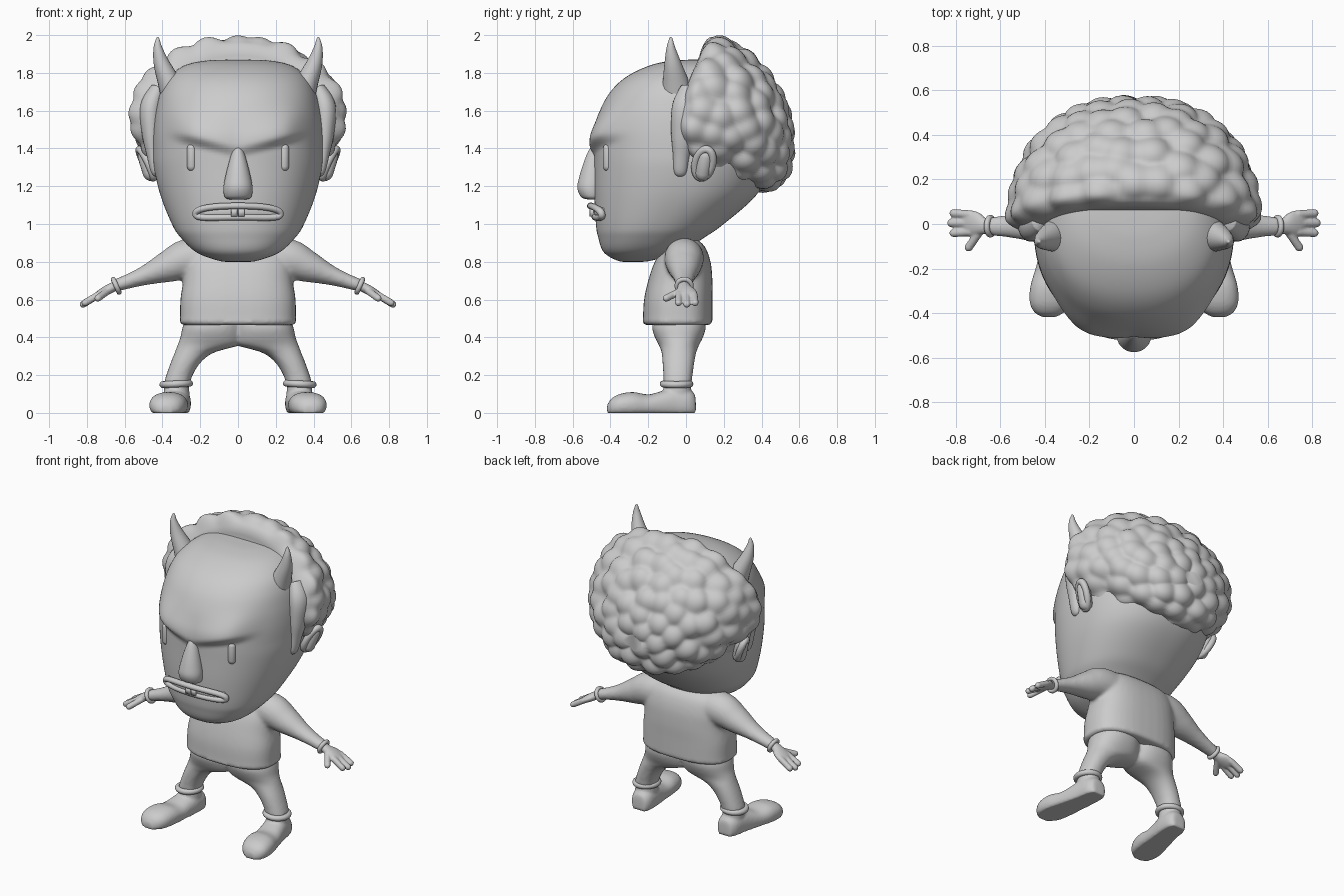
import bpy, bmesh, math, random
from mathutils import Vector, kdtree

if "Cube" in bpy.data.objects:
    bpy.data.objects.remove(bpy.data.objects["Cube"])

random.seed(4)
grey = bpy.data.materials.new("clay grey")
grey.diffuse_color = (0.6, 0.6, 0.6, 1)
grey.use_nodes = True
grey.node_tree.nodes["Principled BSDF"].inputs["Base Color"].default_value = grey.diffuse_color


def dense(rows, k=6):
    """Catmull-Rom refinement of a table of rows."""
    out = []
    for i in range(len(rows) - 1):
        a, b, c, d = (rows[max(0, min(len(rows) - 1, i + j))] for j in (-1, 0, 1, 2))
        for s in range(k):
            t = s / k
            out.append([0.5 * (2 * q + (r - p) * t + (2 * p - 5 * q + 4 * r - u) * t * t
                               + (3 * q - p - 3 * r + u) * t ** 3) for p, q, r, u in zip(a, b, c, d)])
    return out + [list(rows[-1])]


def power(v, n):
    return math.copysign(abs(v) ** (2 / n), v)


def stack(rows, n=2.3, seg=40, k=6):
    """Horizontal rings from rows of z, x0, x1, y0, y1."""
    rings = []
    for z, x0, x1, y0, y1 in dense(rows, k):
        ring = []
        for i in range(seg):
            a = 2 * math.pi * i / seg
            ring.append(Vector(((x0 + x1) / 2 + (x1 - x0) / 2 * power(math.cos(a), n),
                                (y0 + y1) / 2 + (y1 - y0) / 2 * power(math.sin(a), n), z)))
        rings.append(ring)
    return rings


def tube(rows, seg=20, k=6, ref=(0, 1, 0), closed=False):
    """Tube from rows of x, y, z, radius along ref, radius across."""
    rows = rows if closed else dense(rows, k)
    rings, m = [], len(rows)
    for i, (x, y, z, a, b) in enumerate(rows):
        p = rows[(i - 1) % m if closed else max(i - 1, 0)]
        q = rows[(i + 1) % m if closed else min(i + 1, m - 1)]
        t = (Vector(q[:3]) - Vector(p[:3])).normalized()
        u = Vector(ref)
        u = (u - t * u.dot(t)).normalized()
        v = t.cross(u)
        rings.append([Vector((x, y, z)) + u * a * math.cos(w) + v * b * math.sin(w)
                      for w in (2 * math.pi * j / seg for j in range(seg))])
    return rings + [rings[0]] if closed else rings


def capsule(p, q, r):
    p, q = Vector(p), Vector(q)
    d = (q - p).normalized() * r
    f = [(-1, .05), (-.87, .5), (-.5, .87), (0, 1)]
    rows = [(*(p + d * s), r * c, r * c) for s, c in f]
    rows += [(*(q - d * s), r * c, r * c) for s, c in reversed(f)]
    return tube(rows, 16, 1)


def ring_band(c, axis, major, minor):
    axis = Vector(axis).normalized()
    u = axis.cross(Vector((0, 1, 0))).normalized()
    v = axis.cross(u)
    rows = []
    for i in range(36):
        a = i * math.pi / 18
        rows.append((*(Vector(c) + (u * math.cos(a) + v * math.sin(a)) * major), minor, minor))
    return tube(rows, 12, ref=axis, closed=True)


def flip(rings):
    return [[Vector((-p.x, p.y, p.z)) for p in r] for r in rings]


def build(name, parts, mirror=False, voxel=0, smooth=0):
    bm = bmesh.new()
    for rings in parts:
        loop = rings[0] is rings[-1]
        vs = [[bm.verts.new(p) for p in r] for r in (rings[:-1] if loop else rings)]
        for a, b in list(zip(vs, vs[1:])) + ([(vs[-1], vs[0])] if loop else []):
            for i in range(len(a)):
                j = (i + 1) % len(a)
                bm.faces.new((a[i], a[j], b[j], b[i]))
        if not loop:
            bm.faces.new(vs[0])
            bm.faces.new(vs[-1])
    bmesh.ops.recalc_face_normals(bm, faces=bm.faces)
    me = bpy.data.meshes.new(name)
    bm.to_mesh(me)
    bm.free()
    me.materials.append(grey)
    me.polygons.foreach_set("use_smooth", [True] * len(me.polygons))
    ob = bpy.data.objects.new(name, me)
    bpy.context.collection.objects.link(ob)
    if voxel:
        m = ob.modifiers.new("blend", 'REMESH')
        m.mode, m.voxel_size, m.use_smooth_shade = 'VOXEL', voxel, True
    if smooth:
        m = ob.modifiers.new("soften", 'SMOOTH')
        m.factor, m.iterations = 0.5, smooth
    if mirror:
        m = ob.modifiers.new("mirror", 'MIRROR')
        m.use_mirror_merge = False
    return ob


def step(a, b, v):
    t = max(0, min(1, (v - a) / (b - a)))
    return t * t * (3 - 2 * t)


# Head: egg with a slanted, frowning brow ridge
def brow(x, z):
    x = abs(x)
    d = z - (1.375 + 0.25 * x)
    ridge = (0.022 + 0.12 * min(x, 0.2)) * step(-0.03, 0.035, d)
    return ridge * math.exp(-(max(d - 0.035, 0) / 0.11) ** 2) * (1 - step(0.24, 0.4, x))


head_rows = [(z, -w, w, a, b) for z, a, b, w in (
    (.80, -.30, -.26, .03), (.805, -.36, -.19, .10), (.85, -.435, -.03, .22), (.93, -.465, .10, .305),
    (1.0, -.477, .20, .35), (1.15, -.485, .37, .41), (1.3, -.485, .45, .445), (1.4, -.485, .47, .45),
    (1.5, -.48, .47, .447), (1.6, -.455, .46, .435), (1.7, -.40, .42, .41), (1.78, -.315, .36, .365),
    (1.84, -.19, .28, .28), (1.865, -.07, .2, .17), (1.87, .03, .1, .04))]
head = stack(head_rows, 2.25, 120, 7)
for ring in head:
    mid = (min(p.y for p in ring) + max(p.y for p in ring)) / 2
    for p in ring:
        if p.y < mid:
            p.y -= brow(p.x, p.z) * step(0, 0.2, mid - p.y)
build("head", [head])


def face_y(x, z):
    ring = min(head, key=lambda r: abs(r[0].z - z))
    return min((p for p in ring if p.y < 0), key=lambda p: abs(p.x - x)).y


# Nose, slot eyes, lips and teeth
build("nose", [stack([(z, -w, w, a, b) for z, a, b, w in (
    (1.13, -.52, -.46, .045), (1.143, -.555, -.44, .07), (1.19, -.575, -.43, .077), (1.25, -.565, -.43, .067),
    (1.33, -.54, -.44, .047), (1.39, -.515, -.44, .028), (1.42, -.49, -.45, .008))], 2)])
ey = face_y(.245, 1.33) + .014
build("eyes", [capsule((.245, ey, 1.305), (.245, ey, 1.40), .025)], mirror=True)
lips = []
for i in range(80):
    a = 2 * math.pi * i / 80
    x = .225 * power(math.cos(a), 3.5)
    z = 1.066 + .03 * power(math.sin(a), 2.6) - .012 * (x / .225) ** 2
    lips.append((x, face_y(0, 1.06) + .9 * x * x - .012 - .012 * math.sin(a), z, .02, .018))
build("lips", [tube(lips, 14, closed=True)], smooth=2)
build("mouth_gap", [tube([(x, -.475 + .9 * x * x, 1.066 - .24 * x * x, .015, .03)
                          for x in (-.21, -.1, 0, .1, .21)])])
build("teeth", [stack([(1.04, x, x + .034, -.51, -.47), (1.082, x, x + .034, -.51, -.47)], 6, 16, 1)
                for x in (-.037, .001)])

# Horns
build("horns", [tube([(.335, -.045, 1.67, .088, .07), (.365, -.055, 1.75, .07, .06), (.405, -.07, 1.85, .045, .042),
                      (.424, -.08, 1.93, .024, .024), (.425, -.08, 1.98, .009, .009),
                      (.425, -.08, 1.99, .002, .002)])], mirror=True)

# Ears: cupped disc with a rolled rim
ear_rim = []
for i in range(32):
    a = i * math.pi / 16
    c, s = math.cos(a), math.sin(a)
    ear_rim.append((.485 + .035 * s + .012 * c, .095 + .045 * c + .012 * s, 1.32 + .075 * s, .021, .021))
build("ears", [tube(ear_rim, 12, ref=(1, 0, 0), closed=True),
               capsule((.462, .09, 1.27), (.49, .105, 1.36), .042)], mirror=True)

# Hair: rounded cap behind the hairline, covered in soft curls
hairline = dense([[.07], [.055], [0], [-.06], [-.03], [.13], [.19]], 12)
SEG, ROWS = 144, 64
hair, heights = [], []
for r in range(ROWS):
    s = .998 * math.sin(math.pi / 2 * r / (ROWS - 1)) if r else 0
    rim = 1 if s > .15 else .74 + .26 * math.sqrt(1 - (1 - s / .15) ** 2)
    f = rim * (1 - s ** 2.4) ** (1 / 2.4)
    ring = []
    for i in range(SEG):
        a = 2 * math.pi * i / SEG
        y0 = hairline[round(min(a, 2 * math.pi - a) / math.pi * 72)][0]
        up = math.cos(a)
        ring.append(Vector((.555 * f * math.sin(a), y0 + (.55 - y0) * s,
                            1.575 - .16 * s * s + (.41 if up > 0 else .38) * f * up)))
    hair.append(ring)
    heights.append(min(1, s / .12))
pool = [p.copy() for r in hair[6:] for p in r]
random.shuffle(pool)
curls = []
for p in pool:
    if all((p - q).length > .1 for q in curls):
        curls.append(p)
tree = kdtree.KDTree(len(curls))
for i, q in enumerate(curls):
    tree.insert(q, i)
tree.balance()
for ring, h in zip(hair, heights):
    for p in ring:
        d = tree.find(p)[2]
        out = (p - Vector((0, .2, 1.52))).normalized()
        p += out * h * (.045 * max(0, 1 - (d / .09) ** 2) - .013)
build("hair", [hair], smooth=4)
build("sideburns", [tube([(.425, -.03, 1.26, .02, .012), (.437, -.03, 1.28, .035, .025),
                          (.45, -.025, 1.37, .045, .035), (.46, -.015, 1.48, .065, .05),
                          (.46, 0, 1.62, .075, .06), (.42, .02, 1.72, .05, .04)])], mirror=True, smooth=2)

# Shirt: torso and sleeves blended together
torso = stack([(.465, -.29, .29, -.215, .125), (.48, -.31, .31, -.23, .14), (.5, -.307, .307, -.228, .14),
               (.6, -.305, .305, -.222, .14), (.7, -.29, .29, -.2, .14), (.8, -.28, .28, -.165, .13),
               (.88, -.25, .25, -.11, .10), (.925, -.16, .16, -.05, .05)], 2.6)
sleeve = tube([(.1, -.01, .82, .1, .1), (.26, -.01, .815, .105, .108), (.37, -.01, .775, .09, .085),
               (.48, -.01, .732, .065, .055), (.57, -.01, .7, .05, .04), (.645, -.01, .675, .043, .034)])
build("shirt", [torso, sleeve, flip(sleeve)], voxel=.012, smooth=5)
build("sleeve_cuffs", [ring_band((.645, -.01, .673), (1, 0, -.45), .038, .013)], mirror=True)

# Hands: palm, three fingers and a thumb
palm = tube([(.62, -.01, .685, .03, .028), (.67, -.01, .662, .036, .026), (.71, 0, .64, .055, .025),
             (.745, .005, .62, .056, .02), (.765, .005, .61, .04, .012)])
fingers = [capsule((.735, y, .627), (x, y * 1.12, z), .019)
           for y, x, z in ((.043, .81, .583), (.004, .82, .575), (-.036, .81, .583))]
thumb = capsule((.69, -.03, .645), (.742, -.105, .607), .019)
build("hands", [palm, thumb] + fingers, mirror=True, voxel=.006, smooth=3)

# Trousers: two legs blended at the hips
leg = stack([(.5, -.03, .275, -.17, .10), (.45, -.03, .295, -.18, .105), (.4, -.03, .305, -.165, .09),
             (.36, -.01, .32, -.145, .07), (.32, .125, .335, -.13, .055), (.27, .195, .355, -.125, .045),
             (.2, .24, .38, -.12, .035), (.15, .255, .395, -.12, .03)], 2.2)
build("trousers", [leg, flip(leg)], voxel=.012, smooth=7)
build("trouser_cuffs", [ring_band((.327, -.05, .153), (.05, 0, 1), .071, .018)], mirror=True)

# Shoes: flat soles, toes turned out
shoe = []
for y, x, w, h in dense([(.052, .32, .03, .05), (.045, .32, .05, .10), (.01, .322, .07, .125),
                         (-.06, .328, .078, .135), (-.13, .34, .083, .115), (-.2, .352, .09, .098),
                         (-.28, .366, .099, .11), (-.35, .375, .093, .1), (-.395, .38, .068, .075),
                         (-.418, .382, .03, .04)]):
    shoe.append([Vector((x + w * power(math.cos(a), 2.4), y, max(0, h * .38 + h * .62 * power(math.sin(a), 2.2))))
                 for a in (2 * math.pi * i / 40 for i in range(40))])
ankle = stack([(.05, .255, .395, -.125, .03), (.17, .26, .392, -.115, .025)], 2)
build("shoes", [shoe, ankle], mirror=True, voxel=.009, smooth=2)
